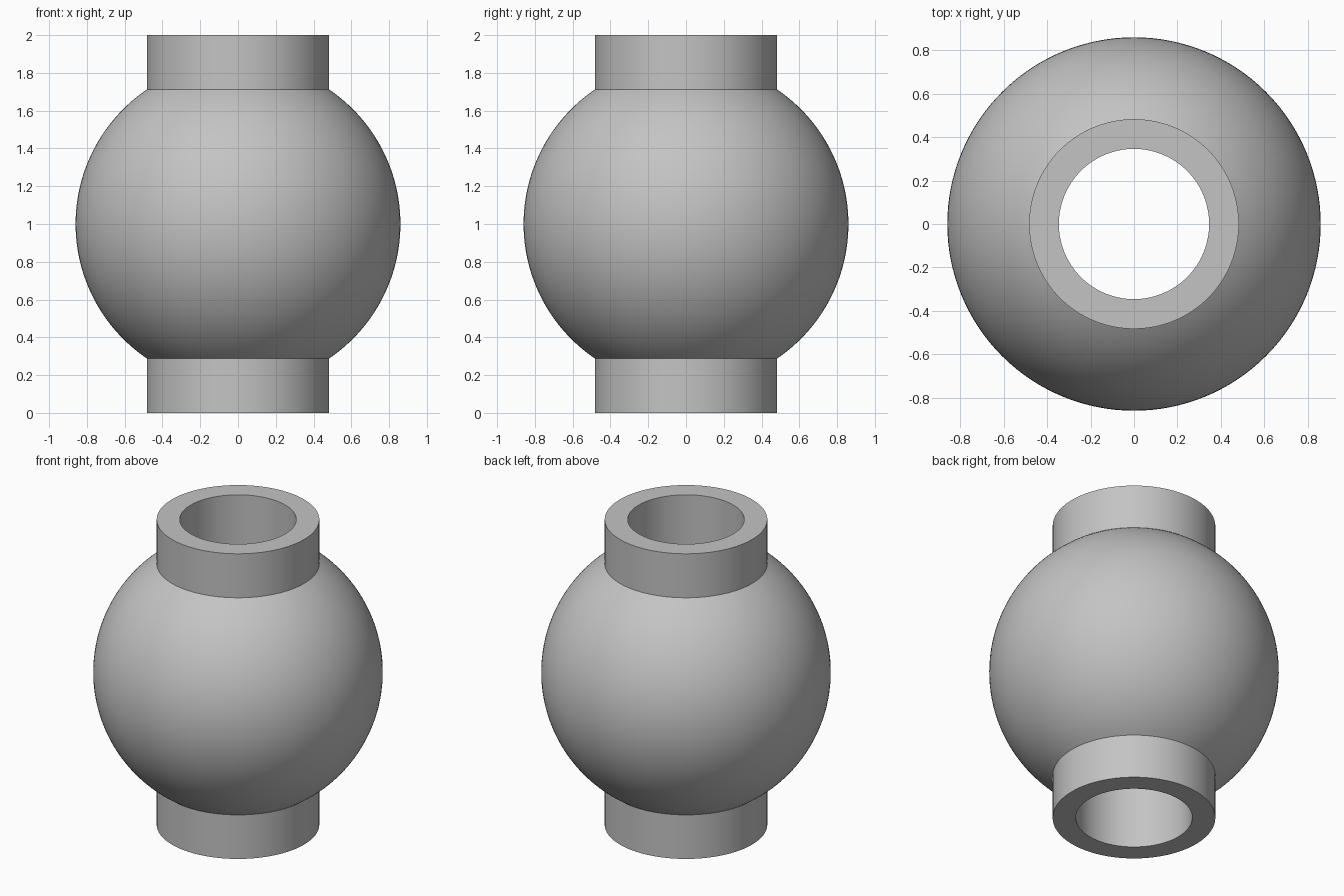
import bpy
import bmesh
from math import asin, cos, pi, sin

cube = bpy.data.objects.get("Cube")
if cube:
    bpy.data.objects.remove(cube, do_unlink=True)

BALL_R, COLLAR_R, BORE_R, HEIGHT = 0.86, 0.483, 0.346, 2.0
SEGMENTS, ARC_STEPS = 128, 48

gray = bpy.data.materials.new("plain gray")
gray.use_nodes = True
gray.diffuse_color = (0.55, 0.55, 0.55, 1)
gray.node_tree.nodes["Principled BSDF"].inputs["Base Color"].default_value = gray.diffuse_color

# Half section: bore edge, lower collar, ball arc, upper collar, bore edge
mid = HEIGHT / 2
limit = pi / 2 - asin(COLLAR_R / BALL_R)
angles = [-limit + 2 * limit * i / ARC_STEPS for i in range(ARC_STEPS + 1)]
profile = [(BORE_R, 0), (COLLAR_R, 0)]
profile += [(BALL_R * cos(a), mid + BALL_R * sin(a)) for a in angles]
profile += [(COLLAR_R, HEIGHT), (BORE_R, HEIGHT)]

# Revolve the closed section into a ball with two collars and a through bore
bm = bmesh.new()
verts = [bm.verts.new((r, 0, z)) for r, z in profile]
edges = [bm.edges.new((v, verts[(i + 1) % len(verts)])) for i, v in enumerate(verts)]
bmesh.ops.spin(bm, geom=verts + edges, cent=(0, 0, 0), axis=(0, 0, 1),
               angle=2 * pi, steps=SEGMENTS)
bmesh.ops.remove_doubles(bm, verts=bm.verts[:], dist=0.0001)
bmesh.ops.recalc_face_normals(bm, faces=bm.faces[:])
mesh = bpy.data.meshes.new("bored_ball_with_collars")
bm.to_mesh(mesh)
bm.free()

mesh.materials.append(gray)
body = bpy.data.objects.new("bored_ball_with_collars", mesh)
bpy.context.collection.objects.link(body)

# Smooth round surfaces, crisp rims
bpy.ops.object.select_all(action="DESELECT")
body.select_set(True)
bpy.context.view_layer.objects.active = body
bpy.ops.object.shade_smooth_by_angle(angle=pi / 6)
